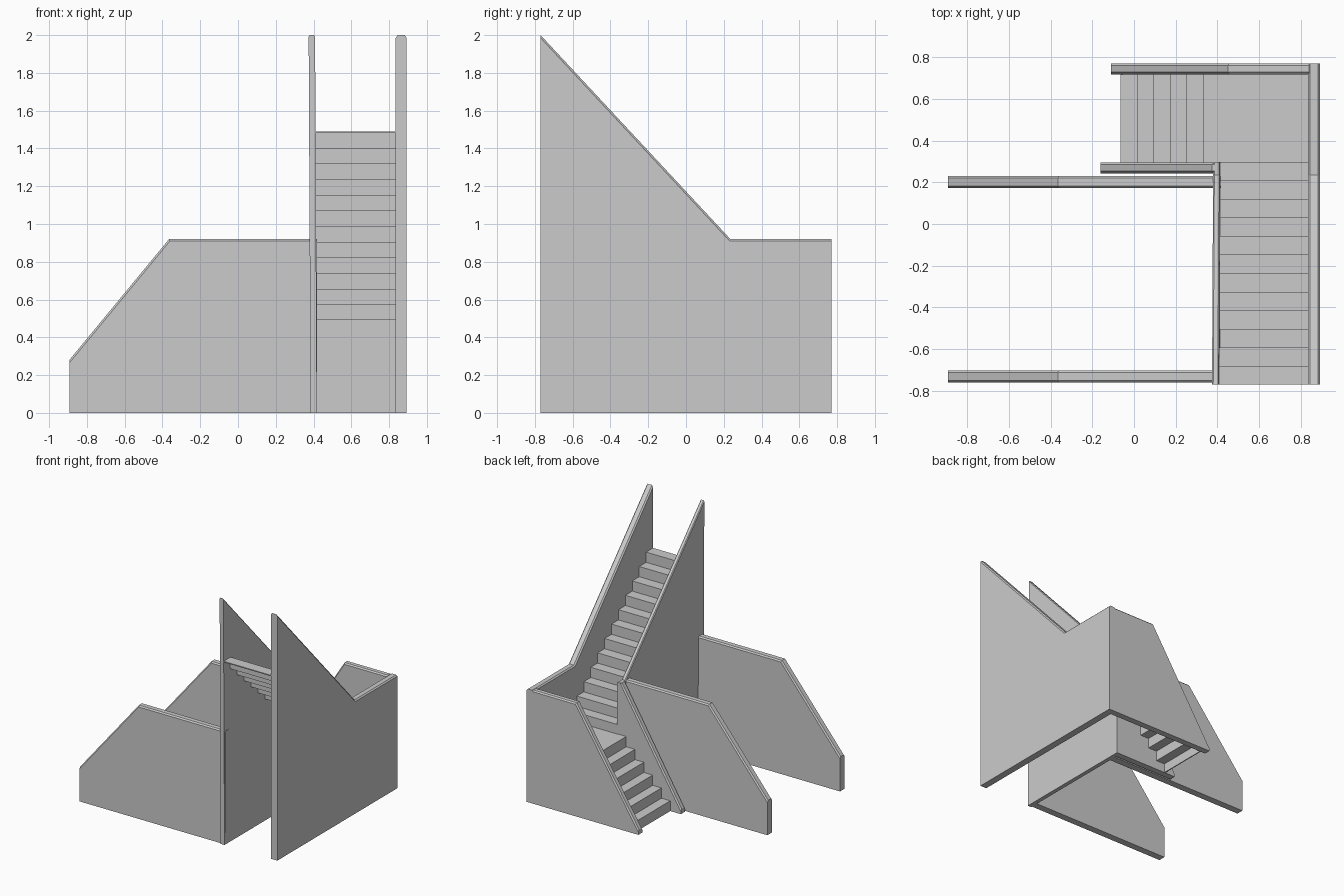
import bpy, bmesh

if "Cube" in bpy.data.objects:
    bpy.data.objects.remove(bpy.data.objects["Cube"])


def prism(name, profile, axis, lo, hi, bevel=0.0):
    """Extrude a 2D (horizontal, z) profile along axis 'x' or 'y' from lo to hi."""
    def place(p, t):
        return (t, p[0], p[1]) if axis == 'x' else (p[0], t, p[1])
    bm = bmesh.new()
    a = [bm.verts.new(place(p, lo)) for p in profile]
    b = [bm.verts.new(place(p, hi)) for p in profile]
    n = len(profile)
    bm.faces.new(a)
    bm.faces.new(b[::-1])
    for i in range(n):
        j = (i + 1) % n
        bm.faces.new((a[i], b[i], b[j], a[j]))
    bmesh.ops.recalc_face_normals(bm, faces=bm.faces)
    if bevel:
        # chamfer only the exposed rim, leaving the base and ends square
        top = [r[i] for r in (a, b) for i in range(n)]
        rim = [e for e in bm.edges
               if all(v in top for v in e.verts)
               and abs(place((0, 0), 1)[0 if axis == 'x' else 1]) == 1
               and (e.verts[0] in a) == (e.verts[1] in a)
               and max(v.co.z for v in e.verts) > 0.01
               and min(v.co.z for v in e.verts) > 0.01]
        bmesh.ops.bevel(bm, geom=rim, offset=bevel, offset_type='OFFSET',
                        segments=1, profile=0.5, affect='EDGES')
        bmesh.ops.recalc_face_normals(bm, faces=bm.faces)
    me = bpy.data.meshes.new(name)
    bm.to_mesh(me)
    bm.free()
    ob = bpy.data.objects.new(name, me)
    bpy.context.collection.objects.link(ob)
    return ob


def stair_profile(start, z0, run, rise, count, t=0.008):
    """Folded sheet: risers and treads on top, the same zigzag underneath."""
    s = 1 if run > 0 else -1
    upper = [(start, z0)]
    for i in range(count):
        upper.append((start + i * run, z0 + (i + 1) * rise))
        upper.append((start + (i + 1) * run, z0 + (i + 1) * rise))
    lower = []
    for i in range(count):
        z = z0 + (i + 1) * rise - t
        lower.append((start + i * run + s * t, z))
        lower.append((start + (i + 1) * run + (s * t if i < count - 1 else 0), z))
    return upper + lower[::-1] + [(start + s * t, z0)]


B = 0.01

# tall outer wall on the right and the tilted tall inner wall
tall = [(-0.77, 0), (-0.77, 2.0), (0.235, 0.92)]
prism("outer_side_wall", tall + [(0.77, 0.92), (0.77, 0)], 'x', 0.835, 0.893, B)
inner = prism("upper_inner_wall", tall + [(0.295, 0.92), (0.295, 0)], 'x', 0.384, 0.418, 0.006)
for v in inner.data.vertices:
    v.co.x -= 0.005 * v.co.z

# walls either side of the lower flight
prism("back_wall", [(-0.11, 0), (-0.11, 0.04), (0.45, 0.92), (0.84, 0.92), (0.84, 0)],
      'y', 0.718, 0.77, B)
prism("lower_inner_wall", [(-0.16, 0), (-0.16, 0.04), (0.375, 0.92), (0.405, 0.92), (0.405, 0)],
      'y', 0.243, 0.295, B)

# pair of low walls reaching to the left
low = [(-0.893, 0), (-0.893, 0.28), (-0.365, 0.92), (0.418, 0.92), (0.418, 0)]
for name, y in (("front_low_wall", -0.76), ("rear_low_wall", 0.172)):
    prism(name, low, 'y', y, y + 0.058, B)

# stairs and landing
prism("lower_stairs", stair_profile(-0.065, 0, 0.0792, 0.5 / 6, 6), 'y', 0.29, 0.722)
prism("landing", [(0.41, 0.492), (0.41, 0.5), (0.84, 0.5), (0.84, 0.492)], 'y', 0.295, 0.722)
prism("upper_stairs", stair_profile(0.298, 0.495, -0.089, 0.083, 12), 'x', 0.405, 0.838)
